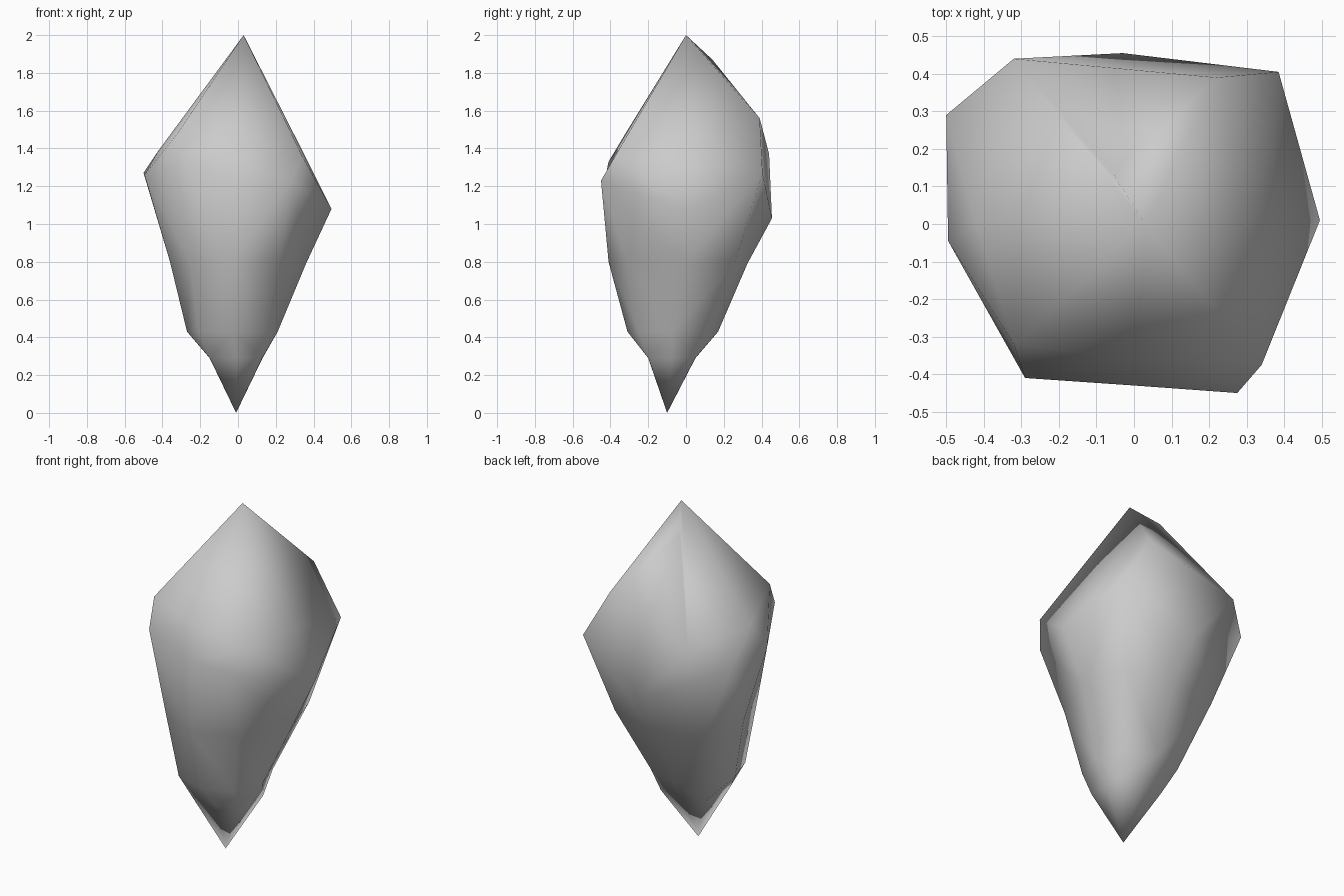
import bpy
import bmesh
from math import cos, sin, pi
from mathutils import Vector

old_cube = bpy.data.objects.get("Cube")
if old_cube:
    bpy.data.objects.remove(old_cube, do_unlink=True)

SIDES = 8


def flat_material(name, colour):
    material = bpy.data.materials.new(name)
    material.use_nodes = True
    material.diffuse_color = colour
    shader = next(n for n in material.node_tree.nodes if n.type == "BSDF_PRINCIPLED")
    shader.inputs["Base Color"].default_value = colour
    return material


def oval_ring(centre, radius_x, radius_y, corner):
    """Eight points around an oval, with the diagonal points pushed out by corner."""
    points = []
    for step in range(SIDES):
        angle = 2 * pi * step / SIDES
        push = corner if step % 2 else 1
        offset = Vector((radius_x * cos(angle), radius_y * sin(angle), 0)) * push
        points.append(Vector(centre) + offset)
    return points


def bridge(bm, lower, upper):
    """Join two rings, splitting each panel along its outward-bulging diagonal."""
    for step in range(SIDES):
        after = (step + 1) % SIDES
        a, b, c, d = lower[step], lower[after], upper[after], upper[step]
        rising = (a.co + c.co) / 2
        falling = (b.co + d.co) / 2
        if rising.xy.length > falling.xy.length:
            triangles = ((a, b, c), (a, c, d))
        else:
            triangles = ((a, b, d), (b, c, d))
        for triangle in triangles:
            bm.faces.new(triangle)


# Irregular shoulder, widest belt and waist, counterclockwise from the +x side
shoulder = [
    (.36, 0, 1.35), (.22, .39, 1.56), (-.05, .415, 1.465), (-.32, .44, 1.37),
    (-.42, 0, 1.39), (-.32, -.32, 1.48), (0, -.36, 1.4), (.34, -.375, 1.36),
]
belt = [
    (.495, .01, 1.08), (.385, .405, 1.27), (-.03, .455, 1.03), (-.5, .29, 1.27),
    (-.495, -.045, 1.26), (-.29, -.41, 1.33), (0, -.43, 1.23), (.275, -.45, 1.23),
]
waist = [
    (.36, 0, .79), (.28, .26, .8), (0, .325, .79), (-.31, .27, .8),
    (-.36, -.02, .8), (-.25, -.31, .8), (-.02, -.41, .8), (.22, -.31, .8),
]

# Tapering lower body
neck = oval_ring((-.01, -.075, .29), .14, .125, 1.4)
ankle = oval_ring((-.03, -.07, .43), .24, .24, 1.06)

bm = bmesh.new()
rings = [[bm.verts.new(point) for point in ring]
         for ring in (neck, ankle, waist, belt, shoulder)]
for lower, upper in zip(rings, rings[1:]):
    bridge(bm, lower, upper)

# Pointed ends
foot = bm.verts.new((-.01, -.1, 0))
peak = bm.verts.new((.03, 0, 2))
top_ring = rings[-1]
for step in range(SIDES):
    after = (step + 1) % SIDES
    bm.faces.new((foot, rings[0][after], rings[0][step]))
    bm.faces.new((peak, top_ring[step], top_ring[after]))

# Small crest behind the peak
back_edge = bm.edges.get((peak, top_ring[2]))
crest = bmesh.utils.edge_split(back_edge, peak, .3)[1]
crest.co = (-.06, .14, 1.87)
for neighbour in (top_ring[1], top_ring[3]):
    bmesh.ops.connect_vert_pair(bm, verts=[crest, neighbour])

bmesh.ops.recalc_face_normals(bm, faces=bm.faces)
for face in bm.faces:
    face.smooth = True

mesh = bpy.data.meshes.new("rock_shard")
bm.to_mesh(mesh)
bm.free()
mesh.materials.append(flat_material("stone grey", (.6, .6, .6, 1)))
rock_shard = bpy.data.objects.new("rock_shard", mesh)
bpy.context.collection.objects.link(rock_shard)
